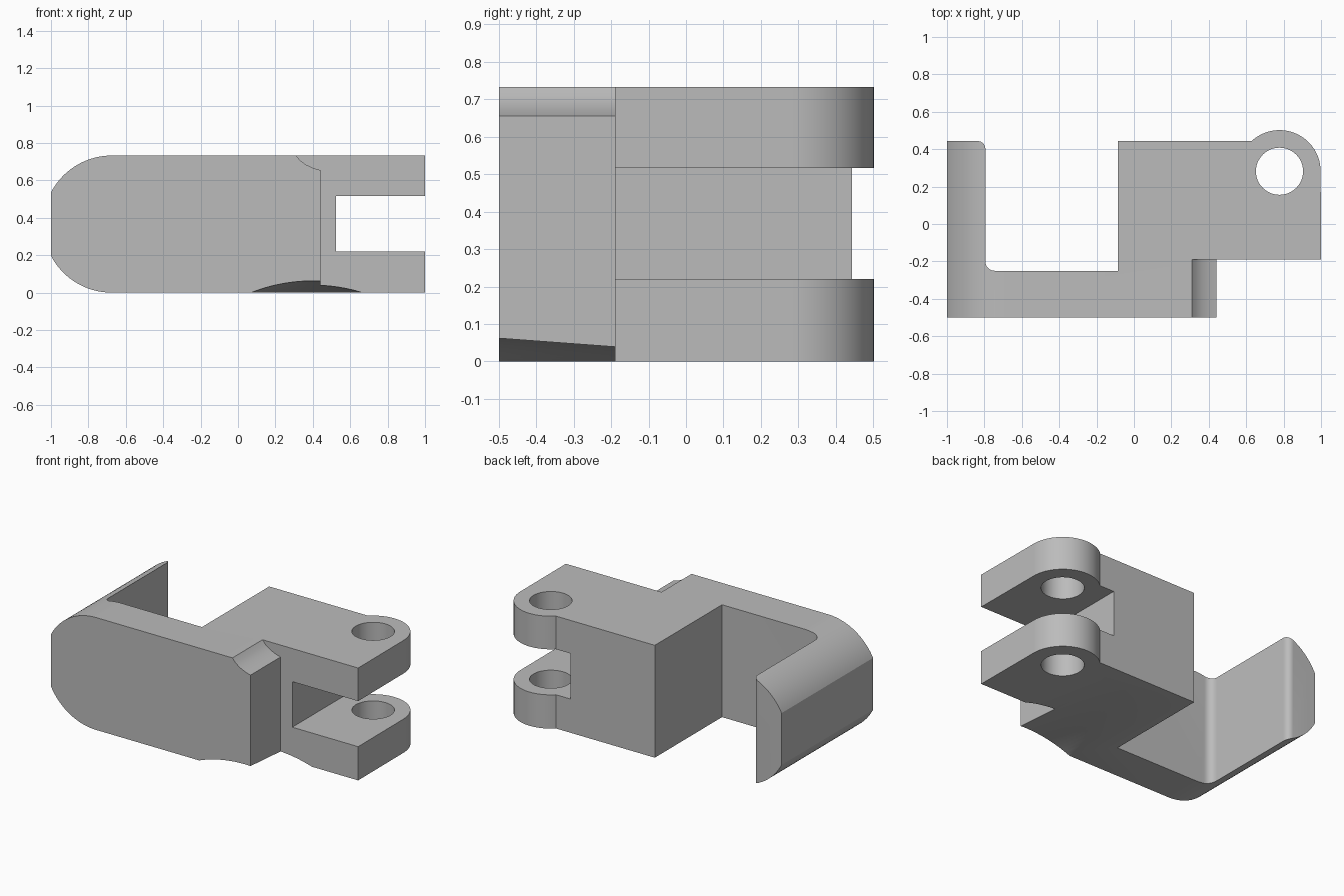
import bpy, bmesh
from math import cos, sin, radians, atan
from mathutils import Matrix, Vector

if "Cube" in bpy.data.objects:
    bpy.data.objects.remove(bpy.data.objects["Cube"])

H = 0.733          # overall height
LUG = (0.778, 0.282)


def arc(cx, cy, r, start, end, steps):
    """Points along a circular arc, angles in degrees."""
    angles = [radians(start + (end - start) * i / steps) for i in range(steps + 1)]
    return [(cx + r * cos(a), cy + r * sin(a)) for a in angles]


def prism(name, points, lo, hi, along_y=False):
    """Extrude an outline along z, or along y when it is drawn in x and z."""
    bm = bmesh.new()
    place = (lambda p, d: (p[0], d, p[1])) if along_y else (lambda p, d: (p[0], p[1], d))
    face = bm.faces.new([bm.verts.new(place(p, lo)) for p in points])
    new = bmesh.ops.extrude_face_region(bm, geom=[face])["geom"]
    shift = Vector((0, hi - lo, 0)) if along_y else Vector((0, 0, hi - lo))
    bmesh.ops.translate(bm, verts=[v for v in new if isinstance(v, bmesh.types.BMVert)], vec=shift)
    bmesh.ops.recalc_face_normals(bm, faces=bm.faces)
    mesh = bpy.data.meshes.new(name)
    bm.to_mesh(mesh)
    bm.free()
    ob = bpy.data.objects.new(name, mesh)
    bpy.context.collection.objects.link(ob)
    return ob


def boolean(target, cutter, operation):
    """Apply a boolean and discard the cutter."""
    cutter.hide_render = True
    mod = target.modifiers.new(cutter.name, "BOOLEAN")
    mod.operation, mod.solver, mod.object = operation, "EXACT", cutter
    bpy.context.view_layer.objects.active = target
    bpy.ops.object.modifier_apply(modifier=mod.name)
    bpy.data.objects.remove(cutter)


# Plan outline: side arm, front web, main block and round lug
plan = [(-1, 0.443), (-1, -0.5), (0.44, -0.5), (0.44, -0.19), (1, -0.19)]
plan += arc(*LUG, 0.22, 0, 132.9, 24)
plan += [(-0.085, 0.443), (-0.085, -0.25)]
plan += arc(-0.745, -0.2, 0.05, 270, 180, 8)
plan += arc(-0.835, 0.403, 0.04, 0, 90, 8)
bracket = prism("hinge_bracket", plan, -0.1, H + 0.1)

# Side profile: rounded arm end, flat top and bottom
half = H / 2
side = [(1.2, 0), (1.2, H)] + arc(-0.675, half, half, 90, 270, 48)
boolean(bracket, prism("side_profile", side, -1, 1, True), "INTERSECT")

# Slot between the two lugs
slot = [(0.525, 0.22), (1.2, 0.22), (1.2, 0.517), (0.525, 0.517)]
boolean(bracket, prism("slot", slot, -1, 1, True), "DIFFERENCE")

# Pin hole
boolean(bracket, prism("pin_hole", arc(*LUG, 0.126, 0, 352.5, 47), -0.5, 1.5), "DIFFERENCE")

# Scooped corner on top of the front web
scoop = [(0.31, H), (0.333, 0.706), (0.362, 0.685), (0.4, 0.667), (0.44, 0.655),
         (0.6, 0.655), (0.6, 0.9), (0.31, 0.9)]
boolean(bracket, prism("corner_scoop", scoop, -0.8, -0.19, True), "DIFFERENCE")

# Shallow tilted hollow under the front
radius, slope = 0.9, 0.074
hollow = prism("underside_hollow", arc(0, -radius, radius, 0, 358.5, 239), -1.5, 1.5, True)
hollow.matrix_world = (Matrix.Translation((0.4, -0.5, 0.063))
                       @ Matrix.Rotation(-atan(slope), 4, "X"))
bpy.context.view_layer.update()
boolean(bracket, hollow, "DIFFERENCE")

# Plain grey finish
grey = bpy.data.materials.new("grey_metal")
grey.use_nodes = True
color = (0.5, 0.5, 0.5, 1)
grey.diffuse_color = color
grey.node_tree.nodes["Principled BSDF"].inputs["Base Color"].default_value = color
bracket.data.materials.clear()
bracket.data.materials.append(grey)
for poly in bracket.data.polygons:
    poly.material_index = 0

bpy.ops.object.select_all(action="DESELECT")
bracket.select_set(True)
bpy.context.view_layer.objects.active = bracket
bpy.ops.object.shade_smooth_by_angle(angle=radians(25))
